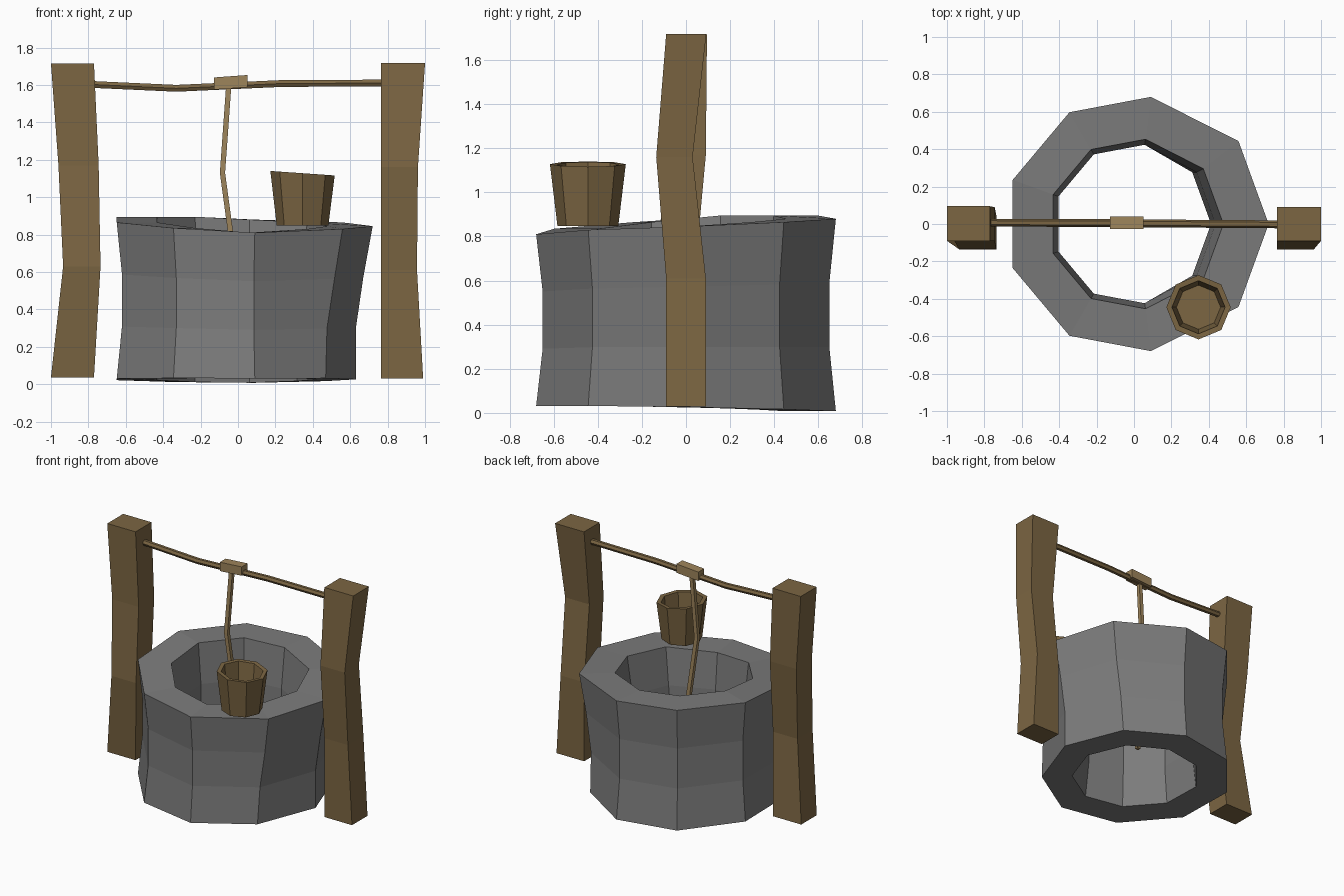
import bpy, bmesh
from math import sin, cos, pi, radians
from mathutils import Vector

if "Cube" in bpy.data.objects:
    bpy.data.objects.remove(bpy.data.objects["Cube"], do_unlink=True)


def material(name, rgb):
    m = bpy.data.materials.new(name)
    m.use_nodes = True
    m.diffuse_color = (*rgb, 1)
    m.node_tree.nodes["Principled BSDF"].inputs["Base Color"].default_value = (*rgb, 1)
    return m


STONE = material("grey stone", (0.2, 0.2, 0.2))
WOOD = material("brown wood", (0.2, 0.132, 0.055))
ROPE = material("tan rope", (0.34, 0.232, 0.105))


def loft(name, rings, mat, closed=False):
    """Skin equal rings of points; closed joins last ring to first, else ends are capped."""
    bm = bmesh.new()
    loops = [[bm.verts.new(p) for p in ring] for ring in rings]
    n = len(loops[0])
    pairs = list(zip(loops, loops[1:]))
    if closed:
        pairs.append((loops[-1], loops[0]))
    else:
        bm.faces.new(loops[0])
        bm.faces.new(loops[-1])
    for a, b in pairs:
        for i in range(n):
            j = (i + 1) % n
            bm.faces.new((a[i], a[j], b[j], b[i]))
    bmesh.ops.recalc_face_normals(bm, faces=bm.faces)
    mesh = bpy.data.meshes.new(name)
    bm.to_mesh(mesh)
    bm.free()
    mesh.materials.append(mat)
    ob = bpy.data.objects.new(name, mesh)
    bpy.context.collection.objects.link(ob)
    return ob


# Stone well: nine-sided crooked wall with an uneven rim
RIM = [0.845, 0.865, 0.88, 0.895, 0.895, 0.865, 0.835, 0.81, 0.83]
LEAN = [-0.06, -0.03, 0.01, 0.03]
SWELL = [0, -0.03, -0.03, 0]


def well_ring(level, radius, lean_scale):
    ring = []
    for i, top in enumerate(RIM):
        a = 2 * pi * i / len(RIM)
        lean = LEAN[level] if cos(a) > 0.5 else (-0.03 if cos(a) > 0 else 0)
        r = radius + SWELL[level]
        base = 0.018 - 0.012 * sin(a) + 0.008 * abs(cos(a))
        ring.append((r * cos(a) + lean * lean_scale, r * sin(a),
                     base + (top - base) * level / 3))
    return ring


outer = [well_ring(k, 0.69, 1) for k in range(4)]
inner = [well_ring(k, 0.46, 0.6) for k in reversed(range(4))]
loft("well_wall", outer + inner, STONE, closed=True)


# Posts: square timbers with bends, given as (z, x min, x max, y min, y max)
def post(name, sections):
    loft(name, [[(x0, y0, z), (x1, y0, z), (x1, y1, z), (x0, y1, z)]
                for z, x0, x1, y0, y1 in sections], WOOD)


post("right_post", [(0.037, -1, -0.77, -0.09, 0.09), (0.63, -0.935, -0.735, -0.135, 0.04),
                    (1.17, -0.96, -0.745, -0.09, 0.09), (1.715, -1, -0.77, -0.09, 0.095)])
post("left_post", [(0.03, 0.765, 0.99, -0.09, 0.09), (0.61, 0.765, 0.957, -0.09, 0.09),
                   (1.16, 0.765, 0.962, -0.135, 0.03), (1.717, 0.765, 1, -0.09, 0.092)])


# Crossbar: thin hexagonal pole, slightly bent
def bar_ring(x, y, z, r=0.021):
    return [(x, y + r * cos(k * pi / 3), z + r * sin(k * pi / 3)) for k in range(6)]


loft("crossbar", [bar_ring(-0.79, 0.007, 1.603), bar_ring(-0.33, 0.006, 1.582),
                  bar_ring(0.24, 0.002, 1.608), bar_ring(0.79, -0.002, 1.61)], WOOD)

# Rope wound around the bar, and the hanging rope
loft("rope_coil", [[(x, -0.028, z), (x, 0.04, z), (x, 0.04, z + 0.065), (x, -0.028, z + 0.065)]
                   for x, z in ((-0.128, 1.575), (0.05, 1.588))], ROPE)


def rope_ring(x, y, z, h=0.014):
    return [(x - h, y - h, z), (x + h, y - h, z), (x + h, y + h, z), (x - h, y + h, z)]


loft("hanging_rope", [rope_ring(-0.05, 0, 1.59), rope_ring(-0.083, -0.01, 1.13),
                      rope_ring(-0.022, 0, 0.68), rope_ring(-0.035, 0, 0.25)], ROPE)


# Bucket: tapered octagonal tub with a hollow inside, resting on the rim
def bucket_ring(r, z, tilt=0.0):
    return [(0.345 + r * cos(k * pi / 4), -0.445 + r * sin(k * pi / 4),
             z - tilt * cos(k * pi / 4)) for k in range(8)]


loft("bucket", [bucket_ring(0.138, 0.848), bucket_ring(0.172, 1.128, 0.012),
                bucket_ring(0.142, 1.126, 0.012), bucket_ring(0.118, 0.88)], WOOD)
